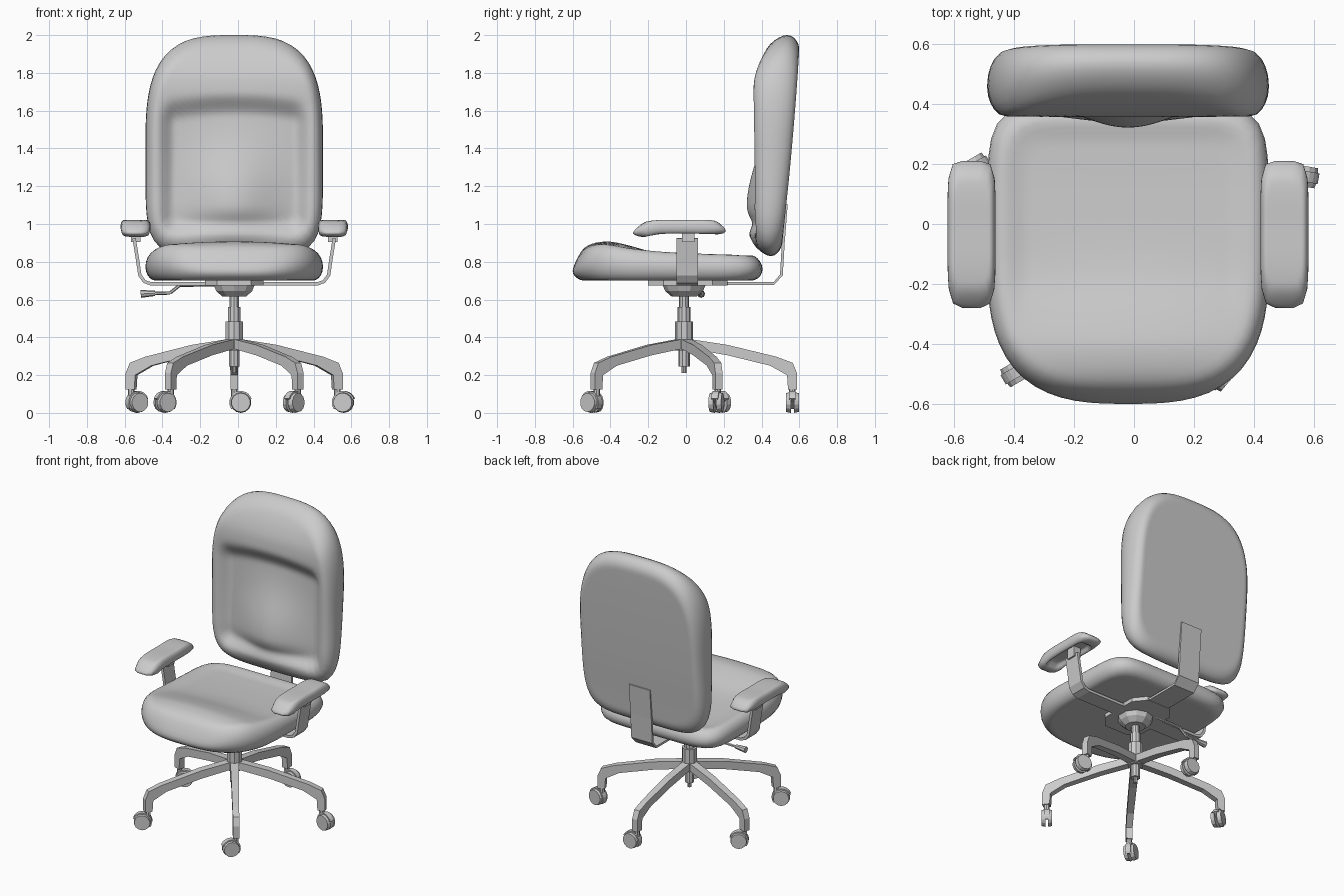
import bpy, bmesh, math
from mathutils import Vector, Matrix

if "Cube" in bpy.data.objects:
    bpy.data.objects.remove(bpy.data.objects["Cube"])

CX, CY = -0.02, -0.01      # axis of the column


def finish(name, bm, smooth=False):
    bmesh.ops.recalc_face_normals(bm, faces=bm.faces[:])
    me = bpy.data.meshes.new(name)
    bm.to_mesh(me)
    bm.free()
    for p in me.polygons:
        p.use_smooth = smooth
    ob = bpy.data.objects.new(name, me)
    bpy.context.collection.objects.link(ob)
    return ob


def curve(pts):
    """Smooth function through (t, value) points."""
    n = len(pts)
    sl = []
    for i in range(n):
        a, b = pts[max(i - 1, 0)], pts[min(i + 1, n - 1)]
        sl.append((b[1] - a[1]) / (b[0] - a[0]))

    def f(t):
        t = min(max(t, pts[0][0]), pts[-1][0])
        i = 0
        while i < n - 2 and t > pts[i + 1][0]:
            i += 1
        (t0, v0), (t1, v1) = pts[i], pts[i + 1]
        d = t1 - t0
        k = (t - t0) / d
        return ((2*k**3 - 3*k*k + 1) * v0 + (k**3 - 2*k*k + k) * d * sl[i]
                + (3*k*k - 2*k**3) * v1 + (k**3 - k*k) * d * sl[i + 1])
    return f


def step(a, b, t):
    k = min(max((t - a) / (b - a), 0), 1)
    return k * k * (3 - 2 * k)


def cushion(name, vc, a, lo, hi, low, high, e, place, seg=72, inner=22):
    """Rounded pad: superellipse outline; lo/hi = (half length, exponent) of each end."""
    prof = [((1 - e) * i / inner, 0) for i in range(1, inner)]
    for i in range(11):
        t = math.pi * (i / 10 - 0.5)
        prof.append((1 - e * (1 - math.cos(t)), 0.5 + 0.5 * math.sin(t)))
    prof += [((1 - e) * i / inner, 1) for i in range(inner - 1, 0, -1)]
    bm = bmesh.new()

    def vert(u, v, h):
        w = low(u, v) + (high(u, v) - low(u, v)) * h
        return bm.verts.new(place(u, v, w))
    rings = []
    for s, h in prof:
        ring = []
        for j in range(seg):
            t = 2 * math.pi * j / seg
            c, d = math.cos(t), math.sin(t)
            b, n = hi if d >= 0 else lo
            r = s * (abs(c / a) ** n + abs(d / b) ** n) ** (-1 / n)
            ring.append(vert(r * c, vc + r * d, h))
        rings.append(ring)
    for p, q in zip(rings, rings[1:]):
        for j in range(seg):
            k = (j + 1) % seg
            bm.faces.new((p[j], p[k], q[k], q[j]))
    for ring, h in ((rings[0], 0), (rings[-1], 1)):
        c = vert(0, vc, h)
        for j in range(seg):
            bm.faces.new((c, ring[j], ring[(j + 1) % seg]))
    return finish(name, bm, True)


def prism(name, pts, place):
    """Extrude a 2D outline; place(a, b, side) gives the 3D point, side = -1 or 1."""
    bm = bmesh.new()
    A, B = [[bm.verts.new(place(p[0], p[1], s)) for p in pts] for s in (-1, 1)]
    bm.faces.new(A)
    bm.faces.new(B[::-1])
    for i in range(len(pts)):
        k = (i + 1) % len(pts)
        bm.faces.new((A[i], B[i], B[k], A[k]))
    return finish(name, bm)


def strap(path, t):
    """Outline of a strip of thickness t along a 2D path."""
    left, right = [], []
    for i, p in enumerate(path):
        d = Vector(path[min(i + 1, len(path) - 1)]) - Vector(path[max(i - 1, 0)])
        n = Vector((-d.y, d.x)).normalized() * t / 2
        left.append(Vector(p) + n)
        right.append(Vector(p) - n)
    return left + right[::-1]


def rod(name, p, q, r1, r2, seg=10):
    p, q = Vector(p), Vector(q)
    m = Matrix.Translation((p + q) / 2) @ (q - p).to_track_quat('Z', 'Y').to_matrix().to_4x4()
    bm = bmesh.new()
    bmesh.ops.create_cone(bm, cap_ends=True, segments=seg, radius1=r1, radius2=r2,
                          depth=(q - p).length, matrix=m)
    return finish(name, bm)


# seat cushion: raised front roll, shallow dish
seat_top = curve([(-.6, .80), (-.53, .88), (-.43, .907), (-.33, .895), (-.1, .855),
                  (.1, .842), (.35, .835), (.41, .82)])


def seat_high(x, y):
    dish = step(.42, .33, abs(x)) * step(-.38, -.15, y) * step(.36, .26, y)
    return seat_top(y) - .03 * (x / .47) ** 2 * step(0, -.4, y) - .015 * dish


cushion("seat", -.1, .47, (.5, 2.9), (.505, 6.5), lambda x, y: .70, seat_high, .12,
        lambda x, y, w: (CX + x, y, w))

# backrest: recessed panel, lumbar bulge, headrest roll
back_front = curve([(.83, .40), (.91, .373), (1.2, .37), (1.6, .36), (1.76, .362),
                    (1.86, .392), (1.95, .44), (2, .47)])
back_rear = curve([(.83, .503), (1, .52), (1.29, .55), (1.6, .577), (1.9, .598), (2, .60)])


def back_high(x, z):
    top = 1.70 - .25 * x * x
    recess = step(.41, .31, abs(x)) * step(.93, 1.02, z) * step(top, top - .13, z)
    sz = .21 if z > 1.1 else .11
    bulge = math.exp(-x * x / (2 * .17 ** 2) - (z - 1.1) ** 2 / (2 * sz * sz))
    return back_front(z) + .06 * recess - .108 * bulge


cushion("backrest", 1.4, .47, (.57, 5.5), (.6, 3.1), lambda x, z: back_rear(z), back_high,
        .12, lambda x, z, w: (CX + x, w, z), seg=88, inner=28)

# armrest pads with hollow underside, and their posts
pad_top = curve([(-.28, .975), (-.2, 1.015), (0, 1.021), (.15, 1.018), (.21, .99)])
pad_low = curve([(-.28, .93), (-.2, .933), (-.15, .947), (.13, .947), (.21, .938)])


def pad_under(x, y):
    return pad_low(y) + .025 * step(.055, .04, abs(x)) * step(.18, .15, abs(y + .035))


for side, label in ((-1, "left"), (1, "right")):
    px = CX + side * .522
    cushion(label + "_armrest", -.035, .08, (.245, 5), (.245, 6), pad_under,
            lambda x, y: pad_top(y), .25, lambda x, y, w: (px + x, y, w), seg=48, inner=12)
    prism(label + "_armrest_post", [(-.025, -.02), (.025, -.02), (.025, .045), (-.025, .045)],
          lambda a, b, s: (px + a, b, .94 + .035 * s))

# one strap under the seat carries both arms
half = [(.53, .925), (.51, .80), (.50, .73), (.475, .695), (.44, .683)]
arm_path = [(-x, z) for x, z in half] + half[::-1]
prism("arm_strap", strap(arm_path, .018), lambda a, b, s: (CX + a, .007 + .057 * s, b))

# back support strap
prism("back_strap", strap([(.1, .685), (.465, .685), (.505, .73), (.515, .9), (.531, 1.105)], .015),
      lambda a, b, s: (CX + .08 * s, a, b))

# mounting plate under the seat
prism("seat_plate", [(-.09, -.2), (.09, -.2), (.155, -.12), (.155, .14), (.09, .22),
                     (-.09, .22), (-.155, .14), (-.155, -.12)],
      lambda a, b, s: (CX + a, b, .688 + .014 * s))

# dish and gas column, stacked (name, z0, z1, r0, r1)
for name, z0, z1, r0, r1 in (
        ("dish_lower", .615, .645, .065, .10), ("dish_upper", .645, .68, .10, .115),
        ("piston", .55, .63, .027, .027), ("column_sleeve", .47, .56, .034, .034),
        ("hub", .33, .485, .048, .048), ("column_foot", .245, .34, .03, .03),
        ("column_tip", .21, .25, .013, .013)):
    rod(name, (CX, CY, z0), (CX, CY, z1), r0, r1)

# height lever
rod("lever_arm", (-.1, .08, .68), (-.31, .08, .675), .009, .009, 6)
rod("lever_bend", (-.31, .08, .675), (-.36, .08, .635), .009, .009, 6)
rod("lever_rod", (-.36, .08, .635), (-.45, .08, .632), .009, .009, 6)
rod("lever_paddle", (-.44, .08, .633), (-.515, .08, .63), .014, .021, 8)

# five-star base; each leg ends in a swivelled twin-wheel caster
leg_outline = [(0, .395), (.23, .36), (.49, .297), (.575, .265), (.598, .21), (.598, .125),
               (.55, .125), (.545, .20), (.455, .25), (.23, .305), (0, .345)]
swivel = [0, 30, 210, 230, -10]      # trail direction, starting at the rear leg
for i in range(5):
    ang = math.radians(90 + 72 * i)
    out = Vector((math.cos(ang), math.sin(ang), 0))
    across = Vector((-out.y, out.x, 0))
    mid = Vector((CX, CY, 0))
    prism("base_leg", leg_outline,
          lambda a, b, s: mid + out * a + across * s * (.027 - .012 * a) + Vector((0, 0, b)))

    end = mid + out * .573
    rod("caster_stem", end + Vector((0, 0, .08)), end + Vector((0, 0, .14)), .017, .017, 8)
    sw = math.radians(swivel[i])
    trail = Vector((math.cos(sw), math.sin(sw), 0))
    axle = Vector((-trail.y, trail.x, 0))
    centre = end + trail * .035 + Vector((0, 0, .055))
    for s in (-1, 1):
        rod("caster_wheel", centre + axle * s * .008, centre + axle * s * .034, .055, .05, 14)
    arc = [(.061 * math.cos(math.radians(t)), .061 * math.sin(math.radians(t)))
           for t in range(20, 216, 15)]
    prism("caster_hood", arc,
          lambda a, b, s: centre + trail * a + axle * s * .018 + Vector((0, 0, b)))
